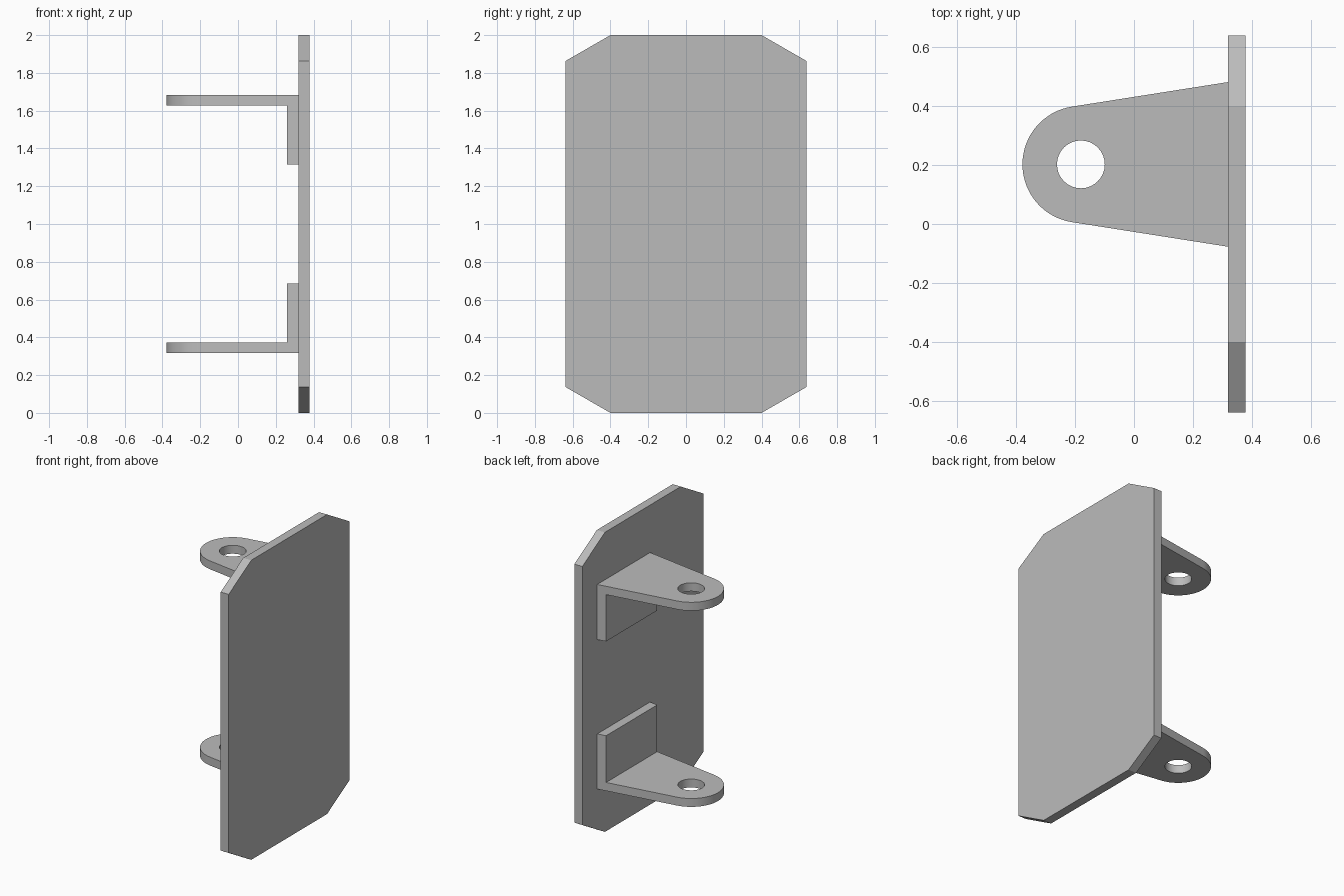
import bpy, bmesh
from math import radians, cos, sin
from mathutils import Vector

cube = bpy.data.objects.get("Cube")
if cube:
    bpy.data.objects.remove(cube, do_unlink=True)

grey = bpy.data.materials.new("plain_grey")
grey.use_nodes = True
colour = (0.5, 0.5, 0.5, 1)
grey.diffuse_color = colour
grey.node_tree.nodes["Principled BSDF"].inputs["Base Color"].default_value = colour


def finish(bm, name):
    bmesh.ops.recalc_face_normals(bm, faces=bm.faces)
    mesh = bpy.data.meshes.new(name)
    bm.to_mesh(mesh)
    bm.free()
    mesh.materials.append(grey)
    obj = bpy.data.objects.new(name, mesh)
    bpy.context.collection.objects.link(obj)
    return obj


def extrude(bm, faces, offset):
    geom = bmesh.ops.extrude_face_region(bm, geom=faces)["geom"]
    verts = [v for v in geom if isinstance(v, bmesh.types.BMVert)]
    bmesh.ops.translate(bm, verts=verts, vec=offset)
    return [f for f in geom if isinstance(f, bmesh.types.BMFace)]


def loop(bm, verts):
    return [bm.edges.new((a, b)) for a, b in zip(verts, verts[1:] + verts[:1])]


# Upright plate with chamfered corners
INNER, OUTER = 0.319, 0.378
quarter = [(0.638, 0.863), (0.4, 1.0)]
outline = quarter + [(-y, z) for y, z in reversed(quarter)]
outline += [(-y, -z) for y, z in outline]
bm = bmesh.new()
face = bm.faces.new([bm.verts.new((INNER, y, z + 1)) for y, z in outline])
extrude(bm, [face], Vector((OUTER - INNER, 0, 0)))
finish(bm, "back_plate")

# Angle bracket: rounded tapering tab with a pin hole, plus a flange on the plate
PIN_X, PIN_Y, RADIUS, HOLE = -0.18, 0.202, 0.198, 0.081
BEND, ROOT_HALF = 0.26, 0.279
THICK, FLANGE, BASE = 0.056, 0.312, 0.317
TAPER = radians(9)


def bracket(name, flip):
    bm = bmesh.new()

    def point(x, y):
        return bm.verts.new((x, PIN_Y + y, BASE))

    def arc(r, start, end, steps):
        angles = [start + (end - start) * i / steps for i in range(steps + 1)]
        return [point(PIN_X + r * cos(a), r * sin(a)) for a in angles]

    # Plan outline, split at the bend line
    bend_half = ROOT_HALF - (INNER - BEND) * 0.158
    low, high = point(BEND, -bend_half), point(BEND, bend_half)
    tip = arc(RADIUS, radians(90) + TAPER, radians(270) - TAPER, 32)
    hole = arc(HOLE, 0, radians(348.75), 31)
    edges = loop(bm, [high] + tip + [low]) + loop(bm, hole)
    bmesh.ops.triangle_fill(bm, edges=edges, use_beauty=True)
    bm.faces.new([low, point(INNER, -ROOT_HALF), point(INNER, ROOT_HALF), high])
    bmesh.ops.recalc_face_normals(bm, faces=bm.faces)

    # Thicken the tab, then raise the flange from its root strip
    top = extrude(bm, list(bm.faces), Vector((0, 0, THICK)))
    strip = [f for f in top if f.calc_center_median().x > BEND]
    extrude(bm, strip, Vector((0, 0, FLANGE)))
    if flip:
        for v in bm.verts:
            v.co.z = 2 - v.co.z
    obj = finish(bm, name)
    bpy.ops.object.select_all(action="DESELECT")
    bpy.context.view_layer.objects.active = obj
    obj.select_set(True)
    bpy.ops.object.shade_smooth_by_angle(angle=radians(30))


bracket("lower_bracket", False)
bracket("upper_bracket", True)
